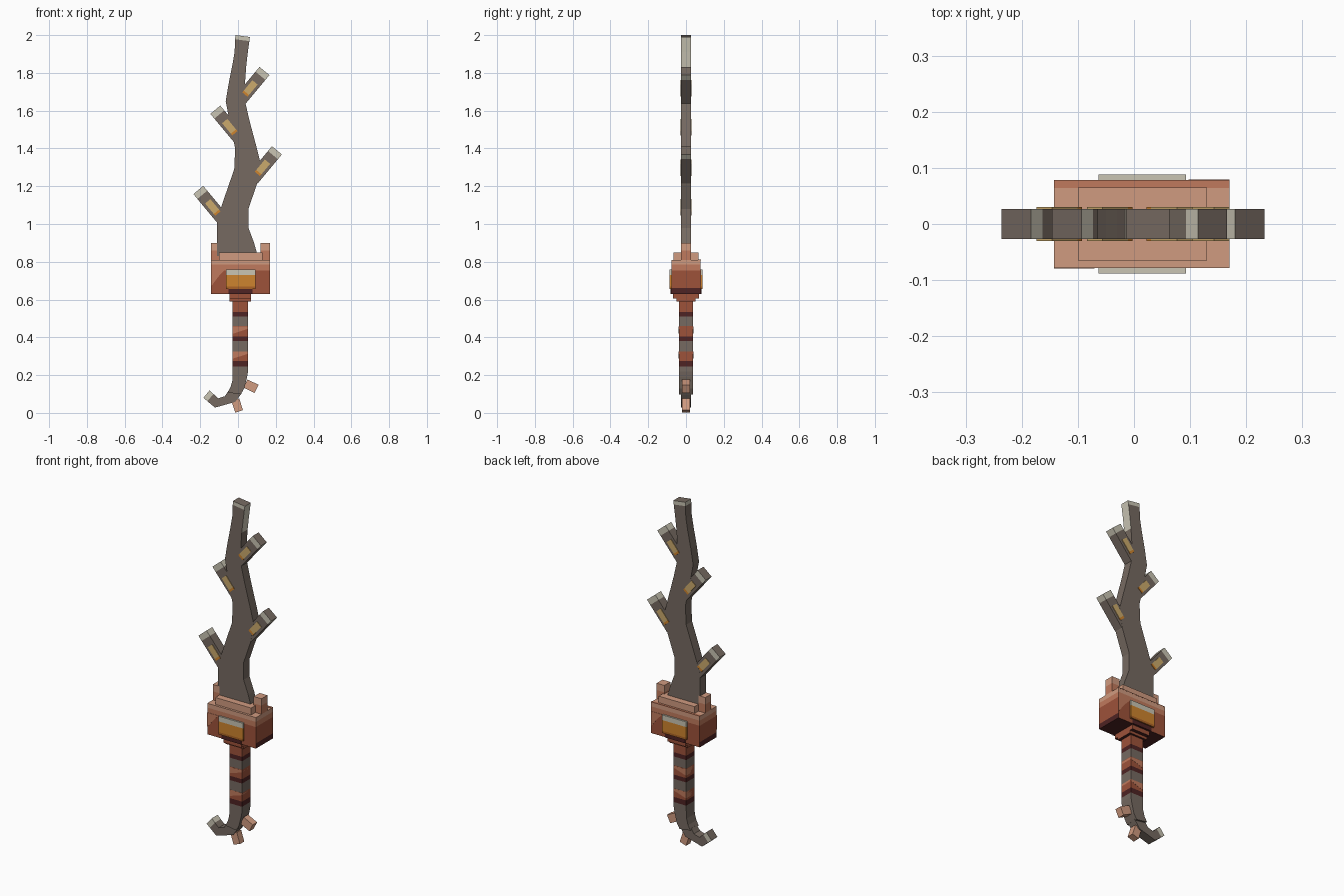
import bpy
import bmesh
from mathutils import Vector

cube = bpy.data.objects.get("Cube")
if cube:
    bpy.data.objects.remove(cube, do_unlink=True)


def linear(c):
    c /= 255
    return c / 12.92 if c <= 0.04045 else ((c + 0.055) / 1.055) ** 2.4


def material(name, *rgb):
    mat = bpy.data.materials.new(name)
    mat.use_nodes = True
    col = [linear(c) for c in rgb] + [1]
    mat.diffuse_color = col
    bsdf = next(n for n in mat.node_tree.nodes if n.type == 'BSDF_PRINCIPLED')
    bsdf.inputs["Base Color"].default_value = col
    return mat


BARK = material("bark", 118, 106, 97)
PALE = material("pale_wood", 202, 197, 180)
TAN = material("tan", 203, 170, 108)
OCHRE = material("ochre", 206, 132, 46)
DARK_OCHRE = material("dark_ochre", 172, 100, 38)
LIGHT_COPPER = material("light_copper", 208, 155, 128)
COPPER = material("copper", 192, 122, 93)
RUST = material("rust", 157, 82, 58)
MAROON = material("maroon", 78, 35, 35)


def loft(name, sections, half, mats, start=None, end=None, y=0, rule=None):
    """Join sections (left x, left z, right x, right z) of even depth.
    mats colours each segment; rule(centre, normal) may override it."""
    mats = mats if isinstance(mats, list) else [mats] * (len(sections) - 1)
    slots = []

    def slot(mat):
        if mat not in slots:
            slots.append(mat)
        return slots.index(mat)

    bm = bmesh.new()
    rings = [[bm.verts.new((px, y + side * half, pz)) for px, pz, side in
              ((ax, az, -1), (bx, bz, -1), (bx, bz, 1), (ax, az, 1))]
             for ax, az, bx, bz in sections]
    for lower, upper, mat in zip(rings, rings[1:], mats):
        for i in range(4):
            j = (i + 1) % 4
            face = bm.faces.new((lower[i], lower[j], upper[j], upper[i]))
            face.material_index = slot(mat)
    bm.faces.new(rings[0][::-1]).material_index = slot(start or mats[0])
    bm.faces.new(rings[-1]).material_index = slot(end or mats[-1])
    bmesh.ops.recalc_face_normals(bm, faces=bm.faces)
    if rule:
        for face in bm.faces:
            mat = rule(face.calc_center_median(), face.normal)
            if mat:
                face.material_index = slot(mat)
    mesh = bpy.data.meshes.new(name)
    bm.to_mesh(mesh)
    bm.free()
    for mat in slots:
        mesh.materials.append(mat)
    obj = bpy.data.objects.new(name, mesh)
    bpy.context.collection.objects.link(obj)
    return obj


def box(name, x0, x1, levels, half, mats, **options):
    return loft(name, [(x0, z, x1, z) for z in levels], half, mats, **options)


def bar(name, tip, direction, width, distances, half, mats, **options):
    """Straight bar with cuts at distances measured back from its tip."""
    d = Vector(direction).normalized()
    side = Vector((d.y, -d.x)) * width / 2
    cuts = [Vector(tip) - d * t for t in distances]
    return loft(name, [(*(c - side), *(c + side)) for c in cuts], half, mats, **options)


# Crooked wooden blade, with a pale worn tip on its left edge
loft("blade", [
    (-.11, .83, .105, .83), (-.11, .90, .085, .90), (-.11, 1.03, .055, .98),
    (-.092, 1.08, .055, 1.08), (-.065, 1.16, .10, 1.21), (-.02, 1.29, .12, 1.32),
    (-.015, 1.40, .10, 1.40), (-.04, 1.52, .06, 1.55), (-.065, 1.65, .035, 1.66),
    (-.05, 1.74, .038, 1.76), (-.03, 1.84, .043, 1.83), (-.018, 1.91, .052, 1.91),
    (-.015, 1.978, .06, 1.968), (-.014, 2.0, .063, 1.99)],
    .027, [BARK] * 12 + [PALE], end=BARK,
    rule=lambda c, n: PALE if n.x > .7 and c.z > 1.83 else None)

# Four stub branches with pale ends and tan inlays
for place, tip in (("upper_left", (.14, 1.81)), ("upper_right", (-.12, 1.605)),
                   ("lower_left", (.206, 1.39)), ("lower_right", (-.21, 1.18))):
    way = (.64 if tip[0] > 0 else -.64, .77)
    bar(place + "_branch", tip, way, .068, (.2, .033, 0), .0265,
        [BARK, PALE], end=BARK)
    bar(place + "_inlay", tip, way, .036, (.162, .15, .078), .030, [OCHRE, TAN])

# Guard block, raised collar and two horns
box("guard", -.143, .17, (.63, .66, .755, .785, .81), .078,
    [RUST, RUST, COPPER, LIGHT_COPPER], start=MAROON,
    rule=lambda c, n: MAROON if abs(n.x) > .7 and c.z < .66 else None)
box("guard_rear_top_plate", -.143, .17, (.808, .812), .007, COPPER, y=.0715)
box("guard_collar", -.10, .13, (.81, .85), .065, LIGHT_COPPER)
box("right_horn", -.143, -.10, (.81, .86, .90), .027, [COPPER, LIGHT_COPPER])
box("left_horn", .12, .17, (.81, .86, .90), .027, [COPPER, LIGHT_COPPER])

# Worn copper corners on the front and back of the guard
loft("front_corner_plate", [(-.143, .675, -.138, .675), (-.143, .72, -.105, .72),
                            (-.143, .757, -.07, .757)], .001, COPPER, y=-.0785)
loft("back_corner_plate", [(.165, .675, .17, .675), (.132, .72, .17, .72),
                           (.097, .757, .17, .757)], .001, COPPER, y=.0785)

# Inlaid panel showing on both guard faces
box("guard_panel", -.063, .093, (.655, .668, .73, .76), .088,
    [DARK_OCHRE, OCHRE, PALE])
box("guard_panel_shadow", -.05, .077, (.63, .655), .081, MAROON)

# Stepped neck below the guard
box("neck_upper", -.045, .07, (.605, .63), .07, RUST, start=MAROON)
box("neck_lower", -.045, .07, (.59, .605), .05, RUST, start=MAROON)

# Handle with three wrapped bands
box("handle", -.028, .053,
    (.22, .245, .275, .325, .38, .405, .46, .51, .535, .60), .038,
    [BARK] + [MAROON, RUST, BARK] * 2 + [MAROON, RUST])
for place, low in (("lower", .275), ("middle", .407)):
    loft(place + "_wrap_highlight", [(-.028, low + .012, .053, low + .038),
                                     (-.028, low + .05, .053, low + .05)],
         .0388, COPPER)

# Curled pommel ending in a pale tip
loft("pommel_bend", [(-.028, .22, .053, .22), (-.03, .17, .048, .19),
                     (-.04, .135, .033, .13), (-.055, .108, .015, .098)],
     .038, BARK)
loft("pommel_hook", [(-.052, .115, .02, .105), (-.07, .088, -.015, .058),
                     (-.105, .077, -.122, .028), (-.13, .10, -.162, .062),
                     (-.15, .12, -.183, .08)],
     .027, [BARK, BARK, BARK, PALE], end=BARK)

# Two copper pegs on the pommel
bar("side_peg", (.098, .127), (.9, -.44), .048, (.065, 0), .02, LIGHT_COPPER)
bar("bottom_peg", (.006, .008), (.31, -.95), .043, (.065, 0), .02, LIGHT_COPPER)
